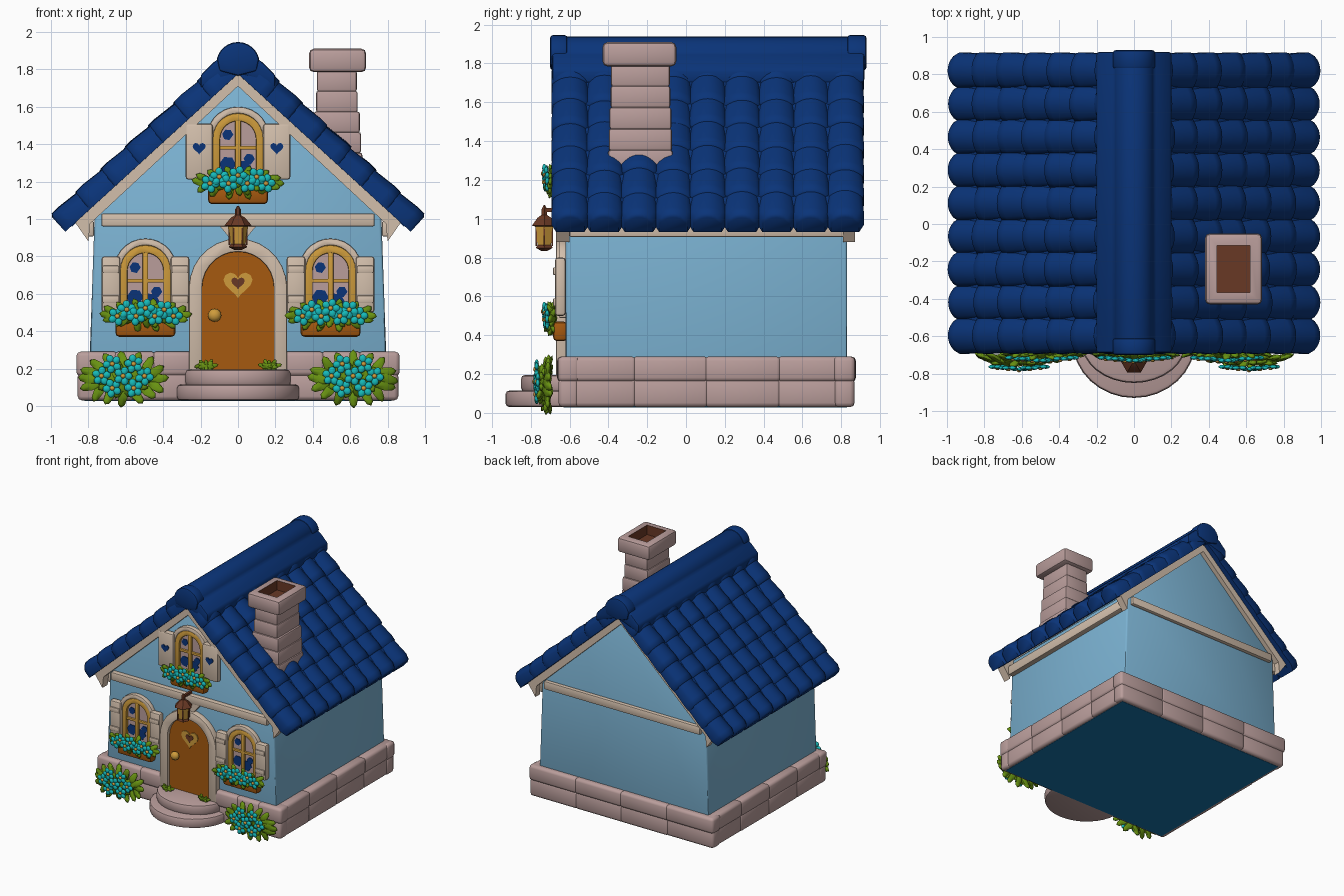
import bpy, bmesh, math, random
from mathutils import Matrix, Vector

random.seed(4)
if "Cube" in bpy.data.objects:
    bpy.data.objects.remove(bpy.data.objects["Cube"])


def material(name, *rgb):
    m = bpy.data.materials.new(name)
    m.use_nodes = True
    m.diffuse_color = (*rgb, 1)
    m.node_tree.nodes["Principled BSDF"].inputs["Base Color"].default_value = (*rgb, 1)
    return m


NAVY = material("navy tiles", .003, .034, .19)
BLUE = material("pale blue wall", .2, .45, .65)
FLOOR = material("deep blue floor", .008, .17, .4)
STONE = material("pink stone", .49, .34, .33)
CREAM = material("cream wood", .65, .52, .41)
WOOD = material("orange wood", .38, .1, .005)
GOLD = material("gold", .62, .33, .045)
TEAL = material("teal petals", .008, .5, .5)
GREEN = material("leaf green", .14, .29, .006)
BROWN = material("dark brown", .14, .04, .018)


def finish(name, bm, mats, bevel=0, smooth=40):
    bmesh.ops.recalc_face_normals(bm, faces=bm.faces)
    if bevel:
        sharp = [e for e in bm.edges if e.calc_face_angle(0) > math.radians(35)]
        bmesh.ops.bevel(bm, geom=sharp, offset=bevel, segments=2, profile=.5,
                        affect='EDGES', clamp_overlap=True)
    mesh = bpy.data.meshes.new(name)
    bm.to_mesh(mesh)
    bm.free()
    for m in mats:
        mesh.materials.append(m)
    mesh.shade_smooth()
    mesh.set_sharp_from_angle(angle=math.radians(smooth))
    bpy.context.collection.objects.link(bpy.data.objects.new(name, mesh))


def add_box(bm, lo, hi):
    lo, hi = Vector(lo), Vector(hi)
    m = Matrix.Translation((lo + hi) / 2) @ Matrix.Diagonal((*(hi - lo), 1))
    bmesh.ops.create_cube(bm, size=1, matrix=m)


def box(name, lo, hi, mat, bevel=.01):
    bm = bmesh.new()
    add_box(bm, lo, hi)
    finish(name, bm, [mat], bevel)


def prism(name, pts, y0, y1, mat, bevel=0):
    bm = bmesh.new()
    face = bm.faces.new([bm.verts.new((x, y0, z)) for x, z in pts])
    new = bmesh.ops.extrude_face_region(bm, geom=[face])["geom"]
    bmesh.ops.translate(bm, vec=(0, y1 - y0, 0),
                        verts=[v for v in new if isinstance(v, bmesh.types.BMVert)])
    finish(name, bm, [mat], bevel)


def arch(cx, hw, z0, top, n=14):
    arc = [(cx - hw * math.cos(math.pi * i / n), top - hw + hw * math.sin(math.pi * i / n))
           for i in range(n + 1)]
    return [(cx - hw, z0)] + arc + [(cx + hw, z0)]


def arch_band(name, cx, hw, z0, top, t, y0, y1, mat):
    outline = arch(cx, hw, z0, top) + arch(cx, hw - t, z0, top - t)[::-1]
    prism(name, outline, y0, y1, mat, .006)


def heart(cx, cz, r, n=20):
    ts = [2 * math.pi * i / n for i in range(n)]
    return [(cx + r * math.sin(t) ** 3, cz + r / 16 * (13 * math.cos(t) - 5 * math.cos(2 * t)
             - 2 * math.cos(3 * t) - math.cos(4 * t))) for t in ts]


def blob(bm, loc, scale, angle, idx, u=8, v=6, tilt=0):
    m = (Matrix.Translation(loc) @ Matrix.Rotation(math.pi / 2 - angle, 4, 'Y')
         @ Matrix.Rotation(tilt, 4, 'X') @ Matrix.Diagonal((*scale, 1)))
    new = bmesh.ops.create_uvsphere(bm, u_segments=u, v_segments=v, radius=1, matrix=m)["verts"]
    for f in {f for vert in new for f in vert.link_faces}:
        f.material_index = idx


# Leaves in rings with large five-petalled flowers in front of them
def bouquet(name, x, y, z, a, b, flowers, leaves=16, size=.055, depth=.04):
    bm = bmesh.new()
    for ring in (1, .5):
        for i in range(leaves):
            t = 2 * math.pi * (i + ring) / leaves
            loc = (x + ring * (a - size * .8) * math.cos(t), y + depth * (ring - 1),
                   z + ring * (b - size * .8) * math.sin(t))
            blob(bm, loc, (size * .46, size * .25, size), t + random.uniform(-.3, .3), 0, 6, 4,
                 random.uniform(-.5, .5))
    for dx, dz in flowers:
        c = Vector((x + dx, y - depth - .01 + abs(dx) * .1, z + dz))
        for i in range(5):
            t = math.tau * i / 5 + dx * 9
            blob(bm, c + Vector((math.cos(t), 0, math.sin(t))) * .029, (.02, .011, .022), t, 1)
        blob(bm, c - Vector((0, .008, 0)), (.013, .01, .013), 0, 2)
    finish(name, bm, [GREEN, TEAL, GOLD], 0, 60)


# Walls and floor
half = [(.8, .06), (.765, 1.06)]
prism("walls", half + [(0, 1.76)] + [(-x, z) for x, z in half[::-1]], -.62, .83, BLUE, .015)
box("floor", (-.82, -.63, .028), (.82, .83, .1), FLOOR, 0)


# Stone foundation in two courses of rounded blocks
def course(name, z0, z1, out, gap):
    bm = bmesh.new()

    def row(axis, start, end, lo, hi, n):
        step = (end - start) / n
        for i in range(n):
            s, e = start + i * step - .012, start + (i + 1) * step + .012
            j = random.uniform(-.004, .004)
            if axis == 'x':
                add_box(bm, (s, lo + j, z0), (e, hi + j, z1))
            else:
                add_box(bm, (lo + j, s, z0), (hi + j, e, z1))
    x = .84 + out
    for s in (-1, 1):
        row('x', *sorted((s * gap, s * x)), -.65 - out, -.55, 3)
        row('y', -.64, .85, *sorted((s * (x + .008), s * .72)), 4)
    row('x', -x, x, .76, .86 + out, 4)
    finish(name, bm, [STONE], .022, 60)


course("foundation_lower", .03, .18, .005, 0)
course("foundation_upper", .16, .29, .012, .25)

# Rounded front steps
for name, rx, front, z0, z1 in (("lower_step", .33, .93, .03, .115), ("upper_step", .285, .85, .11, .195)):
    bm = bmesh.new()
    bmesh.ops.create_cone(bm, cap_ends=True, segments=32, radius1=1, radius2=1, depth=1,
                          matrix=Matrix.Translation((0, -.62, (z0 + z1) / 2))
                          @ Matrix.Diagonal((rx, front - .62, z1 - z0, 1)))
    finish(name, bm, [STONE], .02)

# Roof slab and long rolls of overlapping barrel tiles
SLOPE = math.atan(.914)
CO, SI = math.cos(SLOPE), math.sin(SLOPE)


def on_roof(s, u, y, w):
    return (s * (u * CO + w * SI), y, 1.77 - u * SI + w * CO)


for s, side in ((-1, "right"), (1, "left")):
    rim = [on_roof(s, u, 0, w) for u, w in ((0, 0), (1.2, 0), (1.2, .08), (0, .08))]
    prism(side + "_roof_slab", [(p[0], p[2]) for p in rim], -.64, .86, NAVY)
    bm = bmesh.new()
    rows, cols, width = 7, 9, .177
    pitch = 1.235 / rows
    section = [(k / 4 - 1, .045 * (1 - abs(k / 4 - 1) ** 2.2)) for k in range(9)]
    for r in range(rows):
        for c in range(cols):
            y = -.685 + width * (c + .5)
            lift, slip = random.uniform(-.003, .003), random.uniform(-.01, .01)
            u0, last = r * pitch, r == rows - 1
            tip = .88 if last else 1.08
            rings = []
            for u, w, k in ((u0 - .03, .068, .98), (u0 + pitch * .75, .08, 1.1), (u0 + pitch, .078, tip),
                            (u0 + pitch + .012, .06, tip * .93)):
                u += 0 if last else slip
                pts = [(v * k * width / 2, w + h + lift) for v, h in section]
                pts += [(pts[-1][0], .004), (pts[0][0], .004)]
                rings.append([bm.verts.new(on_roof(s, u, y + v, w2)) for v, w2 in pts])
            for a, b in zip(rings, rings[1:]):
                for i in range(len(a)):
                    j = (i + 1) % len(a)
                    bm.faces.new((a[i], a[j], b[j], b[i]))
            bm.faces.new(rings[0])
            bm.faces.new(rings[-1])
    finish(side + "_roof_tiles", bm, [NAVY], 0, 60)

# Ridge cap flaring into the slopes, with a collar at each end
for name, y0, y1, r in (("roof_ridge", -.69, .92, .108), ("front_ridge_collar", -.7, -.61, .116),
                        ("back_ridge_collar", .83, .93, .116)):
    arc = [(r * math.cos(math.pi * i / 14), 1.83 + r * math.sin(math.pi * i / 14)) for i in range(1, 14)]
    prism(name, [(.2, 1.7), (.2, 1.77), (.135, 1.835)] + arc
          + [(-.135, 1.835), (-.2, 1.77), (-.2, 1.7), (0, 1.78)] if name == "roof_ridge" else
          [(.1, 1.79)] + arc + [(-.1, 1.79), (0, 1.765)], y0, y1, NAVY, .015)

# Cream timber trim
for y0, y1, end in ((-.67, -.6, "front"), (.81, .87, "back")):
    for s, side in ((-1, "right"), (1, "left")):
        prism(f"{end}_{side}_rake", [(0, 1.775), (s * .87, .98), (s * .8, .88), (s * .79, .975), (0, 1.71)],
              y0, y1, CREAM)
    box(end + "_beam", (-.73, y0 + .01, .96), (.73, y1 - .01, 1.03), CREAM)
for s, side in ((-1, "right"), (1, "left")):
    box(side + "_eave_beam", (s * .795 - .025, -.6, .905), (s * .795 + .025, .82, .99), CREAM)

# Chimney with a hollow cap
bm = bmesh.new()
for i in range(5):
    g, z = .007 * (4 - i) + random.uniform(0, .006), 1.24 + .11 * i
    add_box(bm, (.425 - g, -.385 - g / 2, z), (.632 + g, -.085 + g / 2, z + .115))
finish("chimney_stack", bm, [STONE], .014)
bm = bmesh.new()
add_box(bm, (.38, -.43, 1.785), (.685, -.05, 1.91))
bmesh.ops.bevel(bm, geom=list(bm.edges), offset=.025, segments=2, profile=.5, affect='EDGES')
top = max(bm.faces, key=lambda f: f.calc_center_median().z)
bmesh.ops.inset_region(bm, faces=[top], thickness=.055)
rim = bmesh.ops.inset_region(bm, faces=[top], thickness=.001, depth=-.08)["faces"]
for f in [top] + rim:
    f.material_index = 1
finish("chimney_cap", bm, [STONE, BROWN])

# Door
arch_band("door_frame", 0, .262, .19, .895, .07, -.67, -.6, CREAM)
prism("door", arch(0, .195, .19, .83), -.64, -.6, WOOD)
prism("door_heart", heart(0, .655, .078), -.648, -.639, GOLD)
prism("door_heart_centre", heart(0, .66, .036), -.651, -.645, BROWN)
bm = bmesh.new()
blob(bm, (-.125, -.665, .485), (.036, .03, .036), 0, 0, 14, 8)
finish("door_knob", bm, [GOLD])
prism("lamp_bracket", [(-.1, .965), (.1, .965), (.03, .88), (-.03, .88)], -.65, -.61, CREAM)
for s, side in ((-1, "right"), (1, "left")):
    bouquet(side + "_step_grass", s * .17, -.7, .215, .06, .035, [], 6, .03, .02)

# Lantern turned from a six-sided profile
bm = bmesh.new()
rings = []
for r, z in ((.02, .835), (.05, .85), (.04, .865), (.054, .96), (.073, .965), (.04, 1.005), (.016, 1.02), (.016, 1.05), (.004, 1.07)):
    rings.append([bm.verts.new((r * math.cos(i * math.pi / 3), -.73 + r * math.sin(i * math.pi / 3), z)) for i in range(6)])
for k, (a, b) in enumerate(zip(rings, rings[1:])):
    for i in range(6):
        f = bm.faces.new((a[i], a[i - 1], b[i - 1], b[i]))
        f.material_index = 1 if k == 2 else 0
bm.faces.new(rings[0])
bm.faces.new(rings[-1])
for i in range(6):
    x, y = .048 * math.cos(i * math.pi / 3), .048 * math.sin(i * math.pi / 3) - .73
    add_box(bm, (x - .004, y - .004, .86), (x + .004, y + .004, .965))
add_box(bm, (-.01, -.73, 1.035), (.01, -.63, 1.055))
finish("lantern", bm, [BROWN, GOLD], 0, 20)


# Windows with shutters and flower boxes
def window(tag, cx, z0, top, shutter, hearts):
    hw = .138
    arch_band(tag + "_surround", cx, hw + .03, z0, top + .035, .035, -.655, -.61, CREAM)
    arch_band(tag + "_frame", cx, hw, z0, top, .042, -.65, -.61, GOLD)
    prism(tag + "_glass", arch(cx, hw - .02, z0, top - .02), -.628, -.61, STONE)
    for dx, dz, w in ((-.055, .09, .045), (.03, .07, .045), (.06, .12, .03), (-.055, .25, .03)):
        blotch = [(cx + dx + w * math.cos(t), z0 + dz + w * math.sin(t)) for t in range(6)]
        prism(tag + "_reflection", blotch, -.632, -.627, NAVY)
    box(tag + "_mullion", (cx - .015, -.648, z0), (cx + .015, -.615, top - .02), GOLD, .004)
    box(tag + "_crossbar", (cx - hw, -.645, z0 + .17), (cx + hw, -.615, z0 + .19), GOLD, .004)
    for s in (-1, 1):
        a, b = sorted((cx + s * .135, cx + s * (.135 + shutter)))
        box(tag + "_shutter", (a, -.675, z0 + .01), (b, -.62, z0 + .31), CREAM, .015)
        if hearts:
            prism(tag + "_shutter_heart", heart((a + b) / 2, z0 + .18, .035), -.681, -.673, NAVY)
        else:
            for dz in (.06, .22):
                box(tag + "_batten", (a + .005, -.685, z0 + dz), (b - .005, -.67, z0 + dz + .04), CREAM, .006)
    box(tag + "_flower_box", (cx - .16, -.685, z0 - .12), (cx + .16, -.61, z0 - .02), WOOD, .02)
    blooms = [(i * .1, .038 - abs(i) * .008) for i in (-1, 0, 1)]
    blooms += [(i * .1, -.005) for i in (-1.5, -.5, .5, 1.5)]
    bouquet(tag + "_flowers", cx, -.69, z0 - .005, .24, .085, blooms, 14, .055, .03)


window("right_window", -.495, .49, .86, .1, False)
window("left_window", .495, .49, .86, .1, False)
window("upper_window", 0, 1.2, 1.565, .145, True)

# Flowering bushes by the foundation
ring = [(.115 * math.cos(t * math.tau / 6), .015 + .075 * math.sin(t * math.tau / 6)) for t in range(6)]
for s, side in ((-1, "right"), (1, "left")):
    bouquet(side + "_bush", s * .615, -.715, .145, .235, .145, ring + [(0, .015)], 16, .065, .05)
